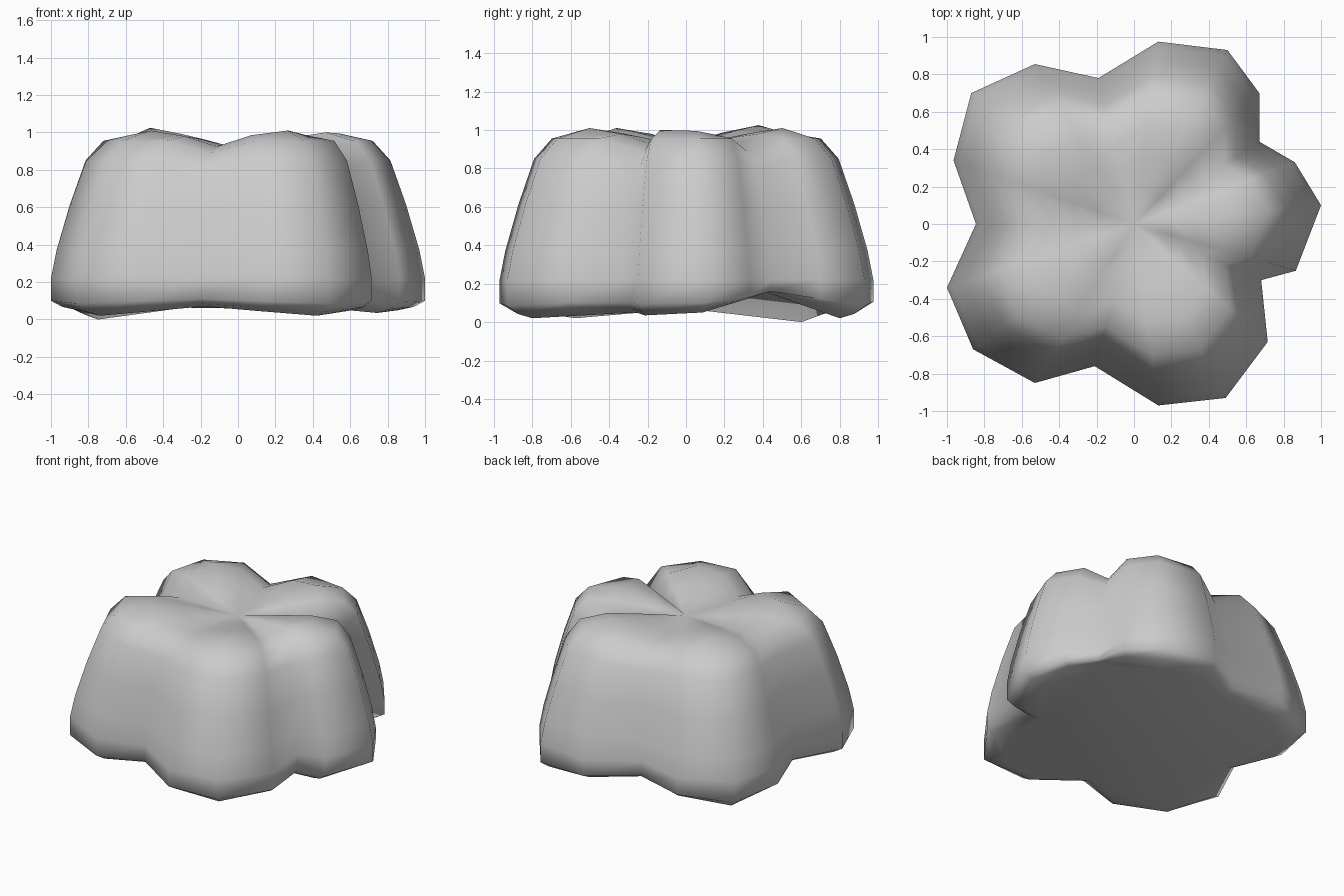
import bpy, bmesh

# Plan outline: five lobes, each three points followed by a groove point
outline = [(0.865, -0.25), (1.0, 0.10), (0.86, 0.33), (0.67, 0.44),
           (0.67, 0.70), (0.50, 0.93), (0.13, 0.975), (-0.19, 0.78),
           (-0.53, 0.855), (-0.87, 0.70), (-0.965, 0.34), (-0.845, 0.0),
           (-1.0, -0.34), (-0.86, -0.67), (-0.53, -0.85), (-0.21, -0.76),
           (0.13, -0.97), (0.49, -0.93), (0.715, -0.63), (0.68, -0.30)]

# Uneven heights of the foot rim and of the crown rim
foot = [0.035, 0.05, 0.11, 0.17, 0.09, 0.02, 0.06, 0.08, 0.05, 0.0,
        0.05, 0.07, 0.05, 0.02, 0.045, 0.07, 0.045, 0.02, 0.05, 0.05]
crown = [1.0, 0.995, 0.97, 0.92, 0.98, 1.01, 0.985, 0.925, 0.985, 1.025,
         0.985, 0.925, 0.98, 1.01, 0.98, 0.925, 0.985, 1.01, 0.98, 0.92]

# Side profile: scale, lobe height, groove height
profile = [(1.0, 0.22, 0.22), (0.97, 0.37, 0.36), (0.90, 0.61, 0.59),
           (0.815, 0.85, 0.80), (0.72, 0.955, 0.89)]

bm = bmesh.new()


def add_ring(scale, heights):
    return [bm.verts.new((x * scale, y * scale, z))
            for (x, y), z in zip(outline, heights)]


n = len(outline)
rings = [add_ring(0.86, foot), add_ring(0.94, [z * 0.85 + 0.025 for z in foot]),
         add_ring(1.0, [0.075 + z * 0.5 for z in foot])]
for s, lobe, groove in profile:
    rings.append(add_ring(s, [groove if i % 4 == 3 else lobe for i in range(n)]))

# Crown rim, then inner rings easing into the central dimple
centre_z = 0.915
for s, keep in ((0.54, 1.0), (0.36, 0.72), (0.2, 0.4)):
    rings.append(add_ring(s, [centre_z + (z - centre_z) * keep for z in crown]))

# Walls between rings
for a, b in zip(rings, rings[1:]):
    for i in range(n):
        j = (i + 1) % n
        bm.faces.new((a[i], a[j], b[j], b[i]))

# Dimpled top and underside cap
top = bm.verts.new((0, 0, centre_z))
for i in range(n):
    bm.faces.new((rings[-1][i], rings[-1][(i + 1) % n], top))
bm.faces.new(rings[0][::-1])

for f in bm.faces:
    f.smooth = True
mesh = bpy.data.meshes.new("lobed_body")
bm.to_mesh(mesh)
bm.free()
body = bpy.data.objects.new("lobed_body", mesh)
bpy.context.collection.objects.link(body)
